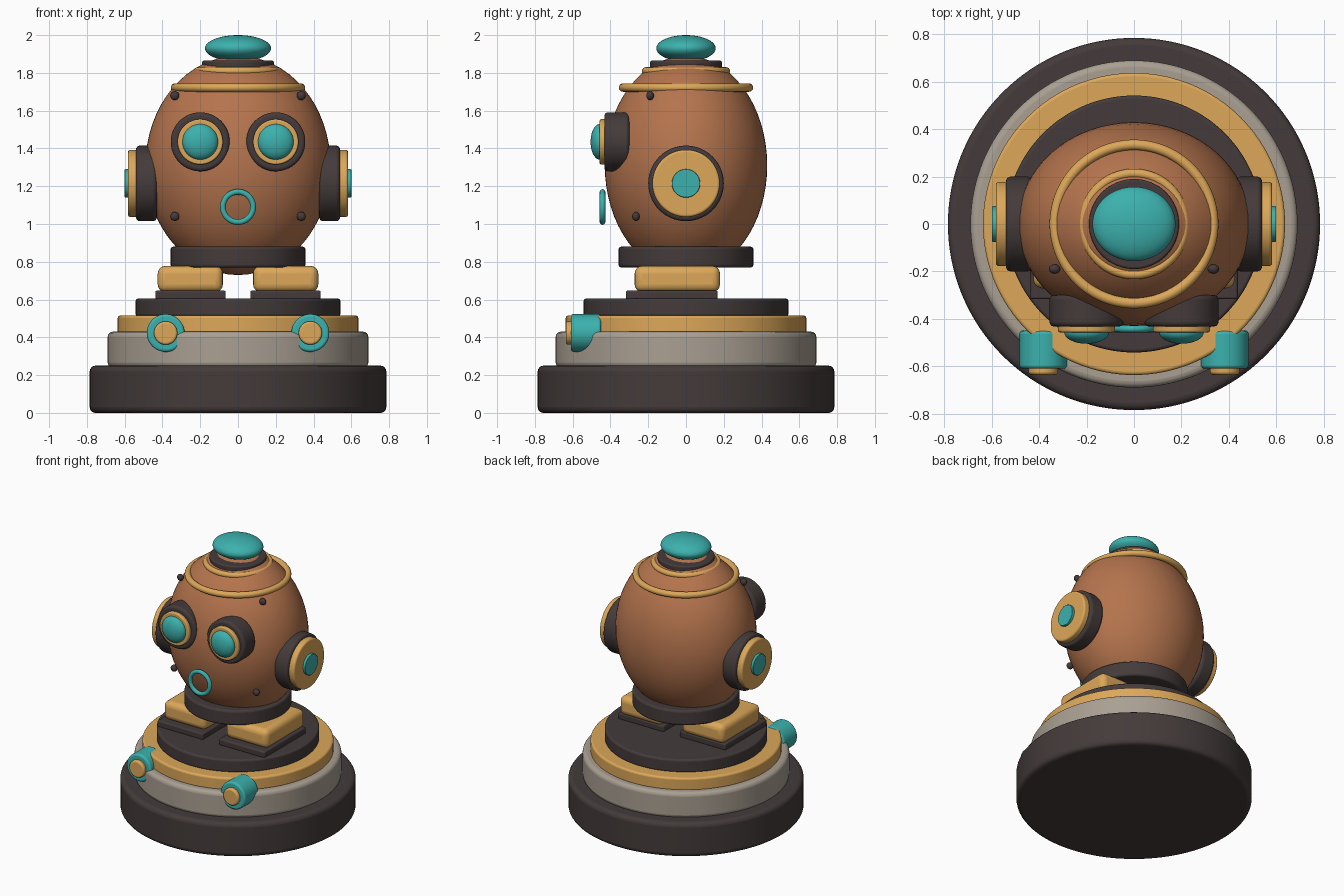
import bpy
import math
from mathutils import Vector

if "Cube" in bpy.data.objects:
    bpy.data.objects.remove(bpy.data.objects["Cube"], do_unlink=True)


def material(name, rgb):
    m = bpy.data.materials.new(name)
    m.use_nodes = True
    m.diffuse_color = (*rgb, 1)
    m.node_tree.nodes["Principled BSDF"].inputs["Base Color"].default_value = (*rgb, 1)
    return m


COPPER = material("copper", (0.46, 0.175, 0.075))
GOLD = material("brass", (0.72, 0.39, 0.10))
DARK = material("dark_iron", (0.058, 0.044, 0.043))
STONE = material("warm_stone", (0.40, 0.35, 0.29))
TEAL = material("teal", (0.045, 0.44, 0.42))


def finish(name, mat, bevel=0.0):
    ob = bpy.context.object
    ob.name = ob.data.name = name
    ob.data.materials.append(mat)
    if bevel:
        mod = ob.modifiers.new("rounded_edges", 'BEVEL')
        mod.width, mod.segments = bevel, 4
        mod.limit_method = 'ANGLE'
    bpy.ops.object.shade_smooth_by_angle(angle=math.radians(40))
    return ob


def disc(name, mat, radius, start, end, bevel, verts=96):
    """Round drum whose axis runs from start to end."""
    a, b = Vector(start), Vector(end)
    bpy.ops.mesh.primitive_cylinder_add(
        vertices=verts, radius=radius, depth=(b - a).length, location=(a + b) / 2,
        rotation=(b - a).to_track_quat('Z', 'Y').to_euler())
    return finish(name, mat, bevel)


def ball(name, mat, centre, radii):
    bpy.ops.mesh.primitive_uv_sphere_add(segments=64, ring_count=32, radius=1, location=centre)
    bpy.context.object.scale = radii
    bpy.ops.object.transform_apply(location=False, rotation=False, scale=True)
    return finish(name, mat)


def hoop(name, mat, centre, major, minor):
    bpy.ops.mesh.primitive_torus_add(major_radius=major, minor_radius=minor, location=centre,
                                     major_segments=96, minor_segments=16)
    return finish(name, mat)


def box(name, mat, low, high, bevel):
    a, b = Vector(low), Vector(high)
    bpy.ops.mesh.primitive_cube_add(size=1, location=(a + b) / 2)
    bpy.context.object.scale = b - a
    bpy.ops.object.transform_apply(location=False, rotation=False, scale=True)
    return finish(name, mat, bevel)


# Stepped pedestal: name, material, radius, bottom, top
for name, mat, radius, low, high in (
        ("pedestal_foot", DARK, 0.785, 0, 0.25),
        ("pedestal_drum", STONE, 0.69, 0.24, 0.43),
        ("pedestal_band", GOLD, 0.637, 0.42, 0.515),
        ("pedestal_top", DARK, 0.542, 0.51, 0.605)):
    disc(name, mat, radius, (0, 0, low), (0, 0, high), min(0.03, (high - low) / 7), 128)

# Helmet shell, collar and trim hoops
ball("helmet_shell", COPPER, (0, 0, 1.31), (0.49, 0.43, 0.58))
disc("collar", DARK, 0.357, (0, 0, 0.77), (0, 0, 0.88), 0.015)
hoop("crown_hoop", GOLD, (0, 0, 1.722), 0.334, 0.022)
hoop("upper_hoop", GOLD, (0, 0, 1.81), 0.213, 0.02)

# Cap
disc("cap_seat", DARK, 0.19, (0, 0, 1.82), (0, 0, 1.865), 0.01)
ball("cap", TEAL, (0, 0, 1.93), (0.175, 0.157, 0.07))

# Chest badge: a plain flat ring
bpy.ops.mesh.primitive_circle_add(vertices=64, radius=0.08, location=(0, -0.442, 1.09),
                                  rotation=(math.pi / 2, 0, 0))
badge = bpy.context.object
bpy.ops.object.convert(target='CURVE')
badge = bpy.context.object
badge.data.bevel_depth = 0.015
bpy.ops.object.convert(target='MESH')
finish("badge_ring", TEAL)

# Parts paired left and right
for side, s in (("left", 1), ("right", -1)):
    # Feet
    x0, x1 = sorted((0.065 * s, 0.438 * s))
    box(side + "_sole", DARK, (x0, -0.317, 0.6), (x1, 0.168, 0.648), 0.01)
    x0, x1 = sorted((0.08 * s, 0.425 * s))
    box(side + "_foot", GOLD, (x0, -0.272, 0.64), (x1, 0.18, 0.778), 0.04)

    # Side ports
    for part, mat, radius, x0, x1, bev in (
            ("port_rim", DARK, 0.2, 0.43, 0.54, 0.02),
            ("port_plate", GOLD, 0.178, 0.53, 0.582, 0.012),
            ("port_button", TEAL, 0.075, 0.57, 0.6, 0.004)):
        disc(side + "_" + part, mat, radius, (s * x0, 0, 1.215), (s * x1, 0, 1.215), bev)

    # Eye windows
    ex, ez = 0.2 * s, 1.435
    disc(side + "_eye_rim", DARK, 0.156, (ex, -0.3, ez), (ex, -0.432, ez), 0.018)
    disc(side + "_eye_ring", GOLD, 0.12, (ex, -0.42, ez), (ex, -0.457, ez), 0.008)
    ball(side + "_eye_glass", TEAL, (ex, -0.457, ez), (0.094, 0.048, 0.094))

    # Rivets
    for part, y, z in (("upper_rivet", -0.19, 1.68), ("lower_rivet", -0.265, 1.04)):
        ball(side + "_" + part, DARK, (0.335 * s, y, z), (0.024, 0.02, 0.024))

    # Pedestal knobs
    kx, kz = 0.383 * s, 0.423
    disc(side + "_knob", TEAL, 0.1, (kx, -0.45, kz), (kx, -0.61, kz), 0.014)
    disc(side + "_knob_pin", GOLD, 0.062, (kx, -0.58, kz), (kx, -0.636, kz), 0.012)
